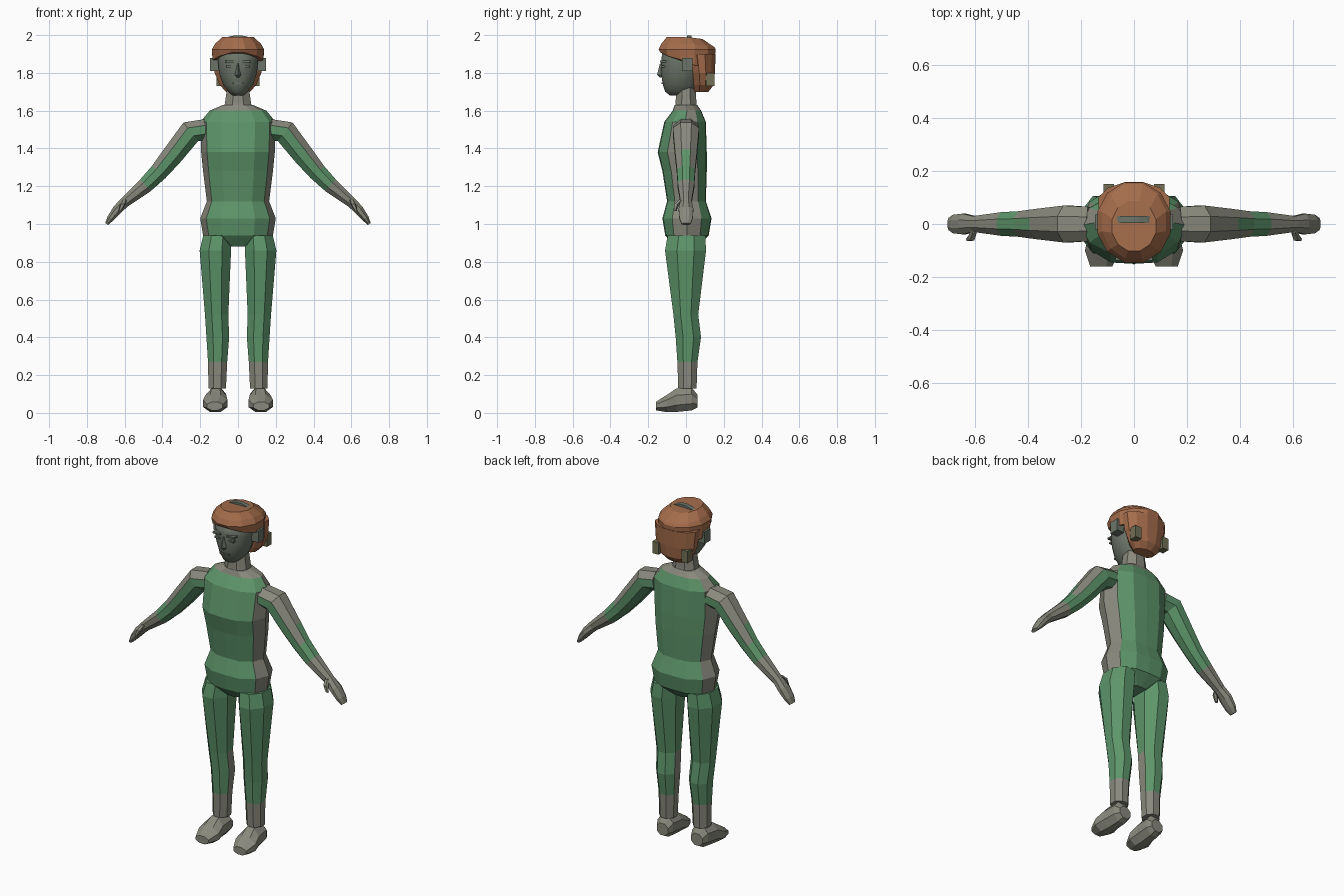
import bpy, bmesh
from math import sin, cos, pi
from mathutils import Vector

cube = bpy.data.objects.get("Cube")
if cube:
    bpy.data.objects.remove(cube, do_unlink=True)


def material(name, r, g, b):
    mat = bpy.data.materials.new(name)
    mat.use_nodes = True
    mat.diffuse_color = (r, g, b, 1)
    mat.node_tree.nodes["Principled BSDF"].inputs["Base Color"].default_value = (r, g, b, 1)
    return mat


green = material("suit green", .11, .30, .145)
grey = material("warm grey", .25, .25, .205)
face_grey = material("face grey", .15, .175, .14)
brown = material("hair brown", .37, .15, .07)
olive = material("olive clip", .17, .16, .09)


def loft(name, rings, materials, rule=None, smooth=False):
    """Skin a list of equal point rings, cap the ends, colour faces by rule(centre, normal)."""
    bm = bmesh.new()
    loops = [[bm.verts.new(p) for p in ring] for ring in rings]
    count = len(loops[0])
    for low, high in zip(loops, loops[1:]):
        for i in range(count):
            j = (i + 1) % count
            bm.faces.new((low[i], low[j], high[j], high[i]))
    bm.faces.new(loops[0])
    bm.faces.new(loops[-1])
    bmesh.ops.recalc_face_normals(bm, faces=bm.faces)
    bm.normal_update()
    for face in bm.faces:
        face.smooth = smooth
        if rule:
            face.material_index = rule(face.calc_center_median(), face.normal)
    mesh = bpy.data.meshes.new(name)
    bm.to_mesh(mesh)
    bm.free()
    for mat in materials:
        mesh.materials.append(mat)
    obj = bpy.data.objects.new(name, mesh)
    bpy.context.collection.objects.link(obj)
    return obj


def round_section(sides, turn=.5):
    return [(sin((i + turn) * 2 * pi / sides), -cos((i + turn) * 2 * pi / sides))
            for i in range(sides)]


def level_ring(section, z, half, front, back, cx=0):
    """Horizontal ring fitted between a front and back depth."""
    mid, depth = (front + back) / 2, (back - front) / 2
    return [Vector((cx + u * half, mid + v * depth, z)) for u, v in section]


def box(name, low, high, mat):
    corners = ((0, 0), (1, 0), (1, 1), (0, 1))
    rings = [[(low[0] if not a else high[0], low[1] if not b else high[1], z)
              for a, b in corners] for z in (low[2], high[2])]
    return loft(name, rings, [mat])


# Torso: chamfered section, grey side panels and yoke
half_section = [(0, -1), (.45, -.96), (.84, -.6), (1, 0), (.84, .6), (.45, .97), (0, 1)]
torso_section = half_section + [(-u, v) for u, v in half_section[-2:0:-1]]
torso_rows = [(.88, .06, -.06, .06), (.94, .185, -.11, .12), (1.03, .20, -.125, .135),
              (1.12, .165, -.10, .105), (1.28, .185, -.125, .11), (1.38, .195, -.15, .11),
              (1.54, .20, -.115, .105), (1.60, .15, -.07, .08), (1.63, .08, -.06, .06)]


def torso_colour(centre, normal):
    return int(centre.z > 1.6 or (abs(normal.x) > .72 and centre.z > .95))


loft("torso", [level_ring(torso_section, *row) for row in torso_rows],
     [green, grey], torso_colour)

# Neck
octagon = round_section(8)
loft("neck", [level_ring(octagon, *row) for row in
              ((1.61, .08, -.065, .065), (1.64, .075, -.06, .06), (1.72, .062, -.055, .055))], [grey])

# Limbs, built for each side
leg_rows = [(.13, .05, -.045, .06, .11), (.27, .055, -.05, .065, .108), (.40, .065, -.06, .085, .107),
            (.52, .067, -.072, .07, .113), (.86, .09, -.12, .115, .12), (.94, .08, -.105, .11, .11)]
arm_rows = [(.17, 1.50, .07, .06), (.25, 1.488, .075, .068), (.35, 1.36, .062, .06),
            (.42, 1.275, .052, .052), (.49, 1.205, .048, .045), (.60, 1.115, .032, .03),
            (.64, 1.075, .042, .027), (.675, 1.03, .038, .02), (.695, 1.0, .025, .01)]
foot_rows = [(.06, .04, .025, .10), (.03, .055, .008, .14), (-.05, .06, 0, .135),
             (-.10, .07, 0, .10), (-.16, .045, .012, .06)]

for side, word in ((1, "left"), (-1, "right")):

    def leg_colour(centre, normal):
        inner = centre.z < .5 and normal.x * side < -.8
        return int(centre.z < .27 or inner)

    def arm_colour(centre, normal):
        reach = abs(centre.x)
        return int(reach > .51 or (reach < .42 and normal.z > .1))

    loft(word + "_leg", [level_ring(octagon, z, half, front, back, cx * side)
                         for z, half, front, back, cx in leg_rows], [green, grey], leg_colour)

    # Arm rings stand square to the path through the shoulder, elbow and wrist
    rings = []
    for i, (x, z, depth, thick) in enumerate(arm_rows):
        before, after = arm_rows[max(i - 1, 0)], arm_rows[min(i + 1, len(arm_rows) - 1)]
        run = Vector((after[0] - before[0], 0, after[1] - before[1])).normalized()
        rings.append([((x - run.z * v * thick) * side, u * depth, z + run.x * v * thick)
                      for u, v in octagon])
    loft(word + "_arm", rings, [green, grey], arm_colour)

    # Thumb: short tapered stub on the front of the hand
    thumb = [[Vector((side * (x + u * r), y + v * r, z)) for u, v in round_section(5)]
             for x, y, z, r in ((.60, -.025, 1.13, .012), (.61, -.05, 1.105, .015),
                                (.625, -.058, 1.07, .008))]
    loft(word + "_thumb", thumb, [grey])

    # Foot: sections run from heel to toe, splayed slightly outward
    foot = [[(side * (.115 - y * .05 + u * half), y, (low + high) / 2 + v * (high - low) / 2)
             for u, v in octagon] for y, half, low, high in foot_rows]
    loft(word + "_foot", foot, [grey])

    # Ear pad and rear hair clip
    box(word + "_ear_pad", (side * .10, -.02, 1.81), (side * .147, .035, 1.88), face_grey)
    box(word + "_hair_clip", (side * .075, .105, 1.73), (side * .115, .15, 1.80), olive)

    # Eye and brow ridge
    box(word + "_eye", (side * .025, -.133, 1.828), (side * .062, -.10, 1.838), face_grey)
    box(word + "_brow", (side * .02, -.138, 1.855), (side * .07, -.10, 1.865), face_grey)

# Head
head_rows = [(1.68, .03, -.085, .03), (1.70, .052, -.112, .05), (1.74, .082, -.125, .07),
             (1.80, .102, -.134, .08), (1.86, .108, -.134, .09), (1.93, .105, -.125, .10)]
loft("head", [level_ring(round_section(16), *row) for row in head_rows], [face_grey], smooth=True)
loft("nose", [level_ring(round_section(4, 0), *row) for row in
              ((1.775, .012, -.138, -.10), (1.79, .02, -.153, -.10), (1.85, .009, -.138, -.10))],
     [face_grey])
box("mouth", (-.03, -.131, 1.742), (.03, -.09, 1.75), face_grey)

# Hair crown: the fringe edge arches up over the forehead
twelve = round_section(12)
crown = [level_ring(twelve, *row) for row in
         ((1.88, .138, -.14, .155), (1.925, .143, -.15, .162), (1.955, .125, -.135, .155),
          (1.99, .085, -.105, .09))]
for p in crown[0]:
    p.z = 1.91 - 2.2 * p.x ** 2 if p.y < 0 else 1.84
for p in crown[2] + crown[3]:
    p.z -= max(p.y, 0) * .12
loft("hair_crown", crown, [brown])

# Hair at the back, tucked in toward the nape
back_rows = [(1.70, .065, .04, .12), (1.735, .10, .03, .148), (1.80, .128, .02, .155),
             (1.90, .138, .0, .16)]
loft("hair_back", [level_ring(twelve, *row) for row in back_rows], [brown])

# Headband arching over the crown
band = [[(.08 * t, y, 2 - .022 * t * t - drop)
         for y, drop in ((.004, .02), (.03, .02), (.03, 0), (.004, 0))]
        for t in (-1, -.6, -.2, .2, .6, 1)]
loft("headband", band, [face_grey])
